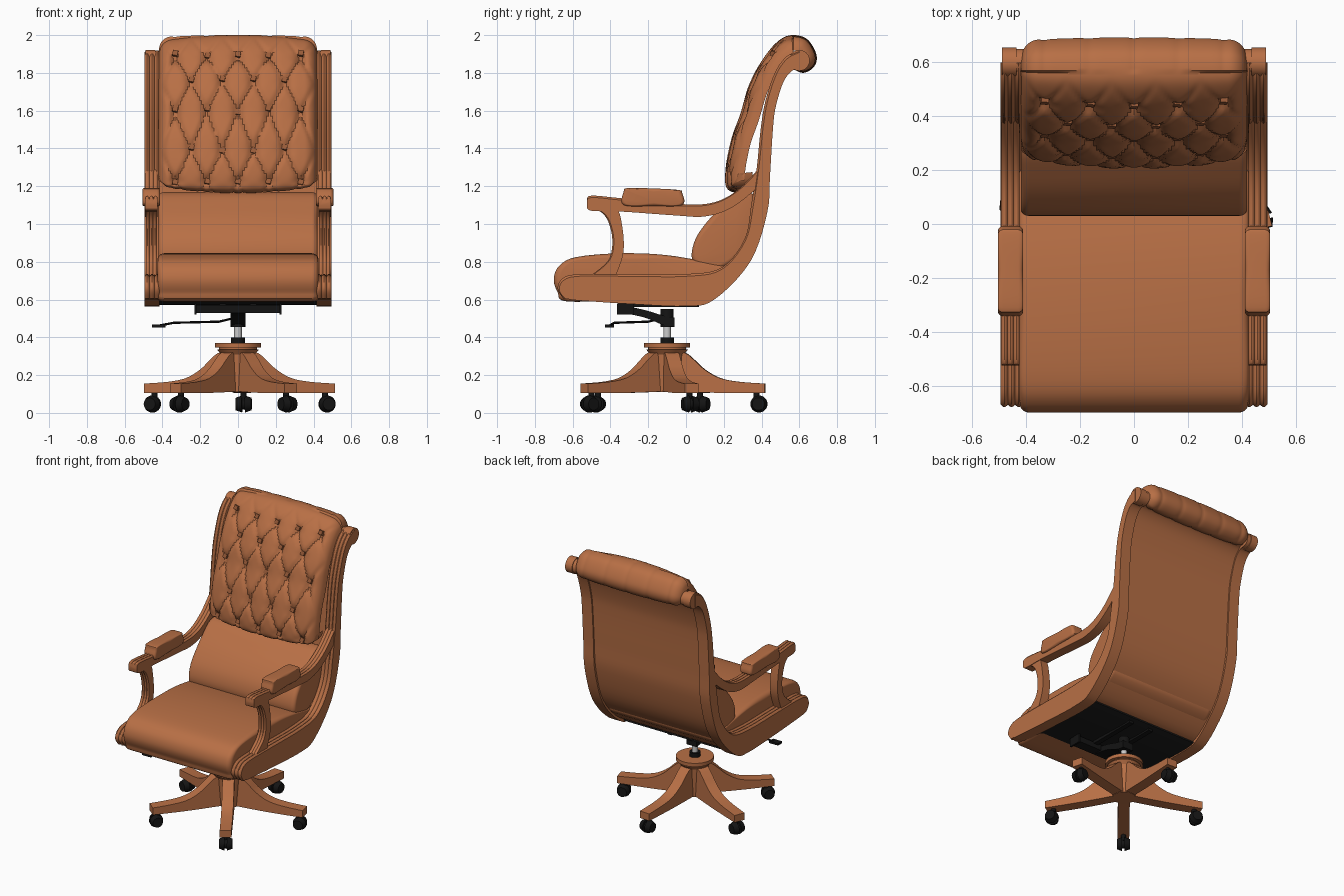
import bpy, bmesh, math
from mathutils import Vector, Matrix

if "Cube" in bpy.data.objects:
    bpy.data.objects.remove(bpy.data.objects["Cube"])
parts = []


def material(name, rgb):
    m = bpy.data.materials.new(name)
    m.use_nodes = True
    m.diffuse_color = (*rgb, 1)
    m.node_tree.nodes["Principled BSDF"].inputs["Base Color"].default_value = (*rgb, 1)
    return m


BROWN = material("saddle_brown", (0.48, 0.16, 0.06))
BUTTON = material("button_brown", (0.32, 0.105, 0.04))
BLACK = material("black", (0.007, 0.007, 0.007))
CLOTH = material("underside_black", (0.012, 0.012, 0.012))
STEEL = material("steel", (0.6, 0.6, 0.6))


def finish(name, bm, mat, mirror=False):
    bmesh.ops.recalc_face_normals(bm, faces=bm.faces)
    me = bpy.data.meshes.new(name)
    bm.to_mesh(me)
    bm.free()
    me.materials.append(mat)
    ob = bpy.data.objects.new(name, me)
    bpy.context.collection.objects.link(ob)
    if mirror:
        ob.modifiers.new("mirror", "MIRROR")
    parts.append(ob)
    return ob


def smooth(pts, n=5, closed=False):
    """Catmull-Rom curve through the points."""
    p = [Vector(q) for q in pts]
    k, out = len(p), []
    for i in range(k if closed else k - 1):
        if closed:
            a, b, c, d = (p[(i + j) % k] for j in (-1, 0, 1, 2))
        else:
            a, b, c, d = p[max(i - 1, 0)], p[i], p[i + 1], p[min(i + 2, k - 1)]
        for s in range(n):
            t = s / n
            out.append(0.5 * (2 * b + (c - a) * t + (2 * a - 5 * b + 4 * c - d) * t * t
                              + (3 * b - a - 3 * c + d) * t ** 3))
    return out if closed else out + [p[-1]]


def skin(name, rings, mat, mirror=False):
    """Join closed rings of points into a capped solid."""
    bm = bmesh.new()
    vs = [[bm.verts.new(q) for q in r] for r in rings]
    n = len(vs[0])
    for r, s in zip(vs, vs[1:]):
        for i in range(n):
            bm.faces.new((r[i], r[(i + 1) % n], s[(i + 1) % n], s[i]))
    bm.faces.new(vs[0])
    bm.faces.new(vs[-1])
    return finish(name, bm, mat, mirror)


def sweep(name, upper, lower, x0, x1, mat, flute=0.0, mirror=False, n=5):
    """Strip between two side-view curves; the upper edge may carry three flutes."""
    rings = []
    for a, b in zip(smooth(upper, n), smooth(lower, n)):
        inward = (b - a).normalized()
        steps = 18 if flute else 1
        ring = []
        for i in range(steps + 1):
            t = i / steps
            q = a + inward * flute * (1 - abs(math.sin(3 * math.pi * t)))
            ring.append((x0 + (x1 - x0) * t, q.x, q.y))
        rings.append(ring + [(x1, b.x, b.y), (x0, b.x, b.y)])
    return skin(name, rings, mat, mirror)


def puff(name, profile, x0, x1, r, mat, mirror=False):
    """Cushion: side profile across x with rounded ends."""
    prof = smooth(profile, 5, True)
    c = sum(prof, Vector((0, 0))) / len(prof)
    rings = []
    steps = [math.radians(15 * i) for i in range(7)]
    ends = [(x0 + r * (1 - math.sin(a)), r * (1 - math.cos(a))) for a in reversed(steps)]
    ends += [(x1 - r * (1 - math.sin(a)), r * (1 - math.cos(a))) for a in steps]
    for x, d in ends:
        ring = [q + (c - q).normalized() * d for q in prof]
        rings.append([(x, q.x, q.y) for q in ring])
    return skin(name, rings, mat, mirror)


def rod(name, a, b, r, mat, r2=None, mirror=False, seg=32):
    a, b = Vector(a), Vector(b)
    bm = bmesh.new()
    m = Matrix.Translation((a + b) / 2) @ (b - a).to_track_quat("Z", "Y").to_matrix().to_4x4()
    bmesh.ops.create_cone(bm, cap_ends=True, segments=seg, radius1=r, radius2=r if r2 is None else r2,
                          depth=(b - a).length, matrix=m)
    return finish(name, bm, mat, mirror)


def box(name, centre, size, mat):
    bm = bmesh.new()
    bmesh.ops.create_cube(bm, size=1, matrix=Matrix.Translation(centre) @ Matrix.Diagonal((*size, 1)))
    return finish(name, bm, mat)


# Side rails running from the seat front up to the scrolled top
rail_in = [(-.65, .605), (-.68, .66), (-.65, .715), (-.56, .735), (-.3, .735), (0, .735), (.19, .77), (.31, .92),
           (.345, 1.1), (.375, 1.3), (.395, 1.5), (.42, 1.65), (.47, 1.8), (.53, 1.885), (.6, 1.92)]
rail_out = [(-.63, .604), (-.61, .6), (-.59, .597), (-.5, .59), (-.3, .577), (0, .565), (.15, .6), (.34, .8),
            (.43, 1.06), (.445, 1.26), (.46, 1.5), (.475, 1.62), (.515, 1.75), (.56, 1.81), (.6, 1.82)]
sweep("side_rails", rail_in, rail_out, .415, .495, BROWN, .012, True)
for x, r in ((.41, .05), (.437, .055), (.464, .055)):
    rod("rail_scrolls", (x, .6, 1.866), (x + .027, .6, 1.866), r, BROWN, mirror=True)


# Curved back shell and the cloth under the seat
def between(t):
    return [Vector(b).lerp(Vector(a), t) for a, b in zip(rail_in, rail_out)]


sweep("back_shell", between(.4), between(.15), -.42, .42, BROWN)
sweep("underside_cloth", [(-.6, .612), (-.3, .594), (0, .582), (.1, .592)],
      [(-.6, .604), (-.3, .584), (0, .572), (.1, .582)], -.415, .415, CLOTH)

# Arms, supports and pads
sweep("arms", [(-.525, 1.125), (-.5, 1.15), (-.33, 1.135), (-.02, 1.105), (.15, 1.115), (.28, 1.185), (.39, 1.3)],
      [(-.525, 1.095), (-.5, 1.07), (-.33, 1.065), (-.05, 1.045), (.1, 1.04), (.24, 1.085), (.39, 1.2)],
      .425, .492, BROWN, .01, True)
sweep("arm_supports", [(-.48, 1.085), (-.42, 1.03), (-.39, .92), (-.41, .81), (-.5, .73)],
      [(-.36, 1.075), (-.345, 1.03), (-.33, .92), (-.335, .83), (-.37, .73)], .43, .488, BROWN, .008, True)
pad = [(-.33, 1.1), (-.33, 1.17), (-.31, 1.19), (-.17, 1.188), (-.04, 1.18), (-.02, 1.165), (-.02, 1.1), (-.17, 1.095)]
puff("arm_pads", pad, .412, .505, .018, BROWN, True)

# Seat and lumbar cushions
puff("seat_cushion", [(-.63, .59), (-.68, .64), (-.7, .71), (-.67, .78), (-.58, .825), (-.35, .845), (-.1, .835),
                      (.15, .79), (.28, .75), (.2, .67), (0, .62), (-.3, .6)], -.425, .425, .035, BROWN)
puff("lumbar_cushion", [(.06, .78), (.03, .83), (.05, .92), (.11, 1.01), (.19, 1.09), (.28, 1.16), (.36, 1.15),
                        (.36, 1.0), (.3, .85), (.18, .76)], -.42, .42, .03, BROWN)

# Tufted back cushion rolling over the top
row_z = [1.22, 1.395, 1.6, 1.76, 1.895, 2.0]
PITCH, HALF = .166, .42
prof = smooth([(.36, 1.17), (.26, 1.165), (.21, 1.2), (.21, 1.3), (.24, 1.45), (.285, 1.58), (.335, 1.74), (.41, 1.88),
               (.49, 1.97), (.56, 2.0), (.64, 1.98), (.69, 1.9), (.68, 1.835), (.62, 1.8), (.55, 1.83)], 8)


def row_at(z):
    i = 0
    while i < 4 and z > row_z[i + 1]:
        i += 1
    return i + (z - row_z[i]) / (row_z[i + 1] - row_z[i])


apex = max(range(len(prof)), key=lambda i: prof[i].y)
bm = bmesh.new()
grid, NX = [], 84
for i, p in enumerate(prof):
    tan = prof[min(i + 1, len(prof) - 1)] - prof[max(i - 1, 0)]
    normal = Vector((-tan.y, tan.x)).normalized()
    b = row_at(p.y) if i < apex else 5
    fade = max(0, min(1, 5 - b)) * max(0, min(1, 1 + 2 * b))
    line = []
    for j in range(NX + 1):
        u = math.sin((j / NX - .5) * math.pi) * .3 + (2 * j / NX - 1) * .7
        x = HALF * u
        edge = max(0, (abs(u) - .84) / .16)
        depth = .07 * (1 - math.sqrt(max(0, 1 - edge ** 2)))
        depth += .035 * u * u * (1 if i < apex else .3)
        a = x / PITCH
        crease = min(abs(math.sin(math.pi * (a + b / 2))), abs(math.sin(math.pi * (a - b / 2))))
        near = min((abs(x - PITCH * (k + (r % 2) / 2)) ** 2 + ((b - r) * .17) ** 2)
                   for r in range(5) for k in range(-2, 3 - r % 2))
        depth += fade * (1 - edge) * (.013 * math.exp(-(crease / .22) ** 2) + .02 * math.exp(-near / .0014))
        if i >= apex:
            depth += .004 * (1 - abs(math.sin(math.pi * a))) ** 3
        q = p - normal * depth
        line.append(bm.verts.new((x, q.x, q.y)))
    grid.append(line)
for r, s in zip(grid, grid[1:]):
    for j in range(NX):
        bm.faces.new((r[j], r[j + 1], s[j + 1], s[j]))

# Buttons sitting in the tufts
front = [v.co.copy() for line in grid[8:apex] for v in line]
finish("tufted_back", bm, BROWN)
bm = bmesh.new()
for r in range(5):
    for k in range(-2, 3 - r % 2):
        x = PITCH * (k + (r % 2) / 2)
        at = min(front, key=lambda c: (c.x - x) ** 2 + (c.z - row_z[r]) ** 2)
        turn = Matrix.Rotation(math.radians(-20), 4, "X") @ Matrix.Rotation(.2, 4, "Y")
        bmesh.ops.create_cube(bm, size=.028, matrix=Matrix.Translation(at) @ turn)
finish("buttons", bm, BUTTON)

# Tilt mechanism, gas column and lever
HUB = Vector((0, -.1, 0))
box("tilt_bar", (0, -.32, .55), (.44, .07, .04), BLACK)
for s in (-1, 1):
    box("bar_end", (.225 * s, -.32, .55), (.012, .09, .06), BLACK)
    box("mount_slat", (.08 * s, -.13, .57), (.035, .4, .02), BLACK)
sweep("tilt_arm", [(-.34, .57), (-.22, .545), (-.12, .515), (-.06, .505)],
      [(-.34, .53), (-.22, .505), (-.12, .465), (-.06, .455)], -.04, .04, BLACK)
rod("column_sleeve", HUB + Vector((0, 0, .36)), HUB + Vector((0, 0, .4)), .036, BLACK)
rod("gas_column", HUB + Vector((0, 0, .38)), HUB + Vector((0, 0, .47)), .02, STEEL)
rod("column_socket", HUB + Vector((0, 0, .455)), HUB + Vector((0, 0, .55)), .035, BLACK)
lever = [(-.03, -.13, .5), (-.1, -.2, .483), (-.34, -.38, .477), (-.43, -.41, .46)]
for a, b in zip(lever, lever[1:]):
    rod("lever", a, b, .006, BLACK, seg=10)
box("lever_paddle", (-.42, -.405, .46), (.07, .045, .014), BLACK)

# Wooden hub
for z0, z1, r0, r1 in ((.11, .32, .075, .09), (.31, .335, .09, .11), (.335, .345, .1, .1), (.345, .37, .122, .122)):
    rod("hub_ring", HUB + Vector((0, 0, z0)), HUB + Vector((0, 0, z1)), r0, BROWN, r1, seg=40)

# Five legs, each with a twin-wheel caster
for k in range(5):
    ang = math.radians(86.5 + 72 * k)
    out = Vector((math.cos(ang), math.sin(ang), 0))
    side = Vector((-out.y, out.x, 0))
    leg = sweep("base_leg", [(0, .325), (.09, .32), (.14, .285), (.2, .23), (.28, .185), (.38, .165), (.52, .155)],
                [(0, .115), (.09, .112), (.14, .11), (.2, .108), (.28, .106), (.38, .105), (.52, .105)],
                -.038, .038, BROWN)
    leg.location = HUB
    leg.rotation_euler.z = ang - math.pi / 2
    tip = HUB + out * .475
    rod("caster_stem", tip + Vector((0, 0, .06)), tip + Vector((0, 0, .11)), .016, BLACK, seg=12)
    axle = tip + out * .012 + Vector((0, 0, .047))
    rod("caster_axle", axle - side * .03, axle + side * .03, .03, BLACK, seg=16)
    for s in (-1, 1):
        rod("caster_wheel", axle + side * s * .008, axle + side * s * .042, .045, BLACK, .033, seg=24)

# Smooth shading with crisp edges
for ob in bpy.context.selected_objects:
    ob.select_set(False)
for ob in parts:
    ob.select_set(True)
bpy.context.view_layer.objects.active = parts[0]
bpy.ops.object.shade_smooth_by_angle(angle=math.radians(35))
